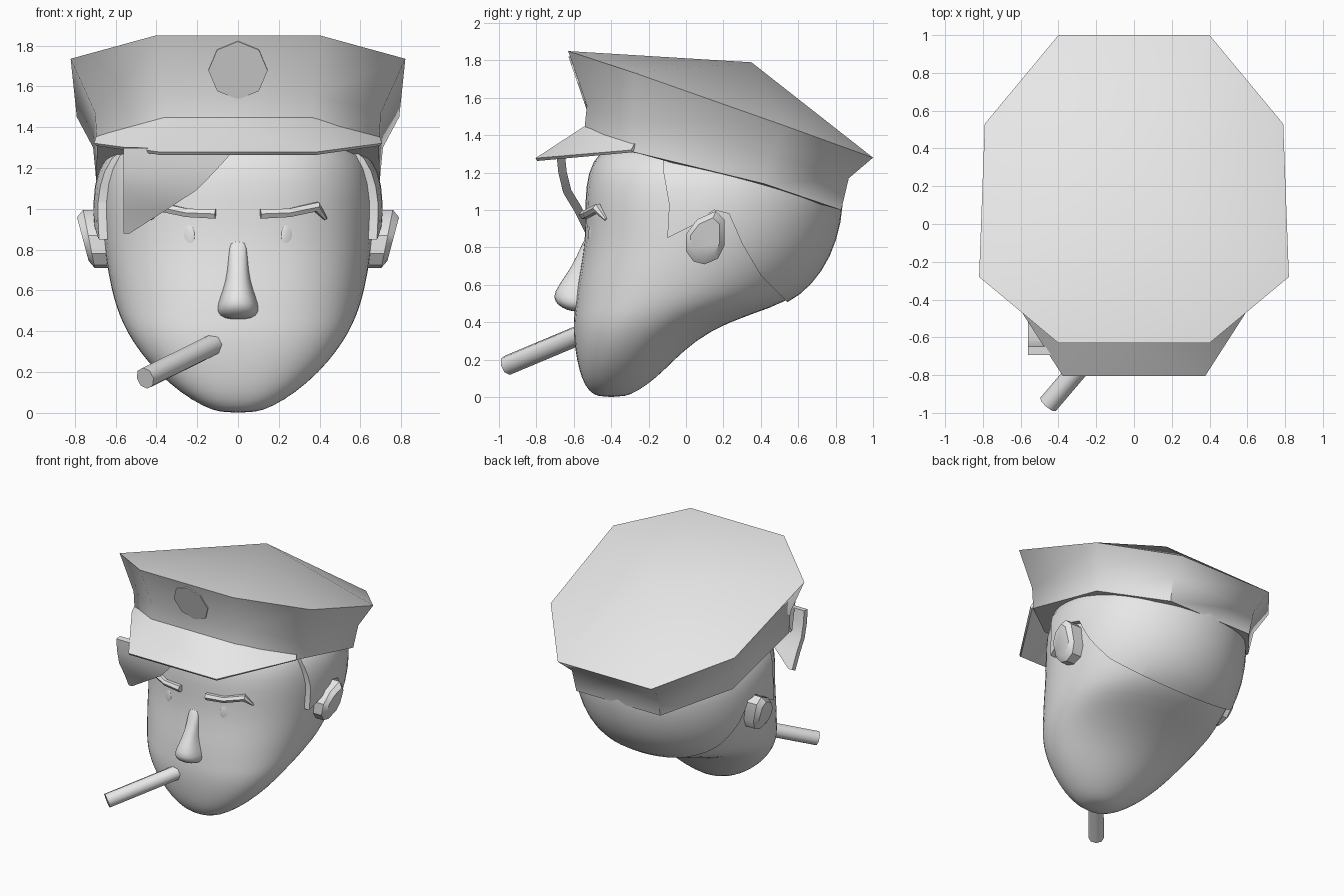
import bpy
import bmesh
from math import sin, cos, pi, radians, copysign
from mathutils import Vector

if "Cube" in bpy.data.objects:
    bpy.data.objects.remove(bpy.data.objects["Cube"])

grey = bpy.data.materials.new("plain grey")
grey.use_nodes = True
grey.diffuse_color = (0.8, 0.8, 0.8, 1)
grey.node_tree.nodes["Principled BSDF"].inputs["Base Color"].default_value = (0.8, 0.8, 0.8, 1)


def activate(obj):
    bpy.ops.object.select_all(action="DESELECT")
    obj.select_set(True)
    bpy.context.view_layer.objects.active = obj


def make(name, verts, faces):
    """Mesh object with outward normals and the shared material."""
    mesh = bpy.data.meshes.new(name)
    mesh.from_pydata(verts, [], faces)
    bm = bmesh.new()
    bm.from_mesh(mesh)
    bmesh.ops.recalc_face_normals(bm, faces=bm.faces)
    bm.to_mesh(mesh)
    bm.free()
    mesh.materials.append(grey)
    obj = bpy.data.objects.new(name, mesh)
    bpy.context.collection.objects.link(obj)
    return obj


def modify(obj, kind, **settings):
    activate(obj)
    mod = obj.modifiers.new(kind.title(), kind)
    for key, value in settings.items():
        setattr(mod, key, value)
    bpy.ops.object.modifier_apply(modifier=mod.name)


def smooth(obj, angle=40):
    activate(obj)
    bpy.ops.object.shade_smooth_by_angle(angle=radians(angle))


def skin(name, rings, bottom=True, top=True):
    """Join equal closed rings of points into one surface."""
    n = len(rings[0])
    verts = [p for ring in rings for p in ring]
    faces = [(r * n + i, r * n + (i + 1) % n, (r + 1) * n + (i + 1) % n, (r + 1) * n + i)
             for r in range(len(rings) - 1) for i in range(n)]
    if bottom:
        faces.append(tuple(range(n)))
    if top:
        faces.append(tuple(range(len(verts) - n, len(verts))))
    return make(name, verts, faces)


def oval(z, front, back, width, mid, count, flat):
    """Level section whose front half can be squarer than its back half."""
    ring = []
    for i in range(count):
        s, c = sin(2 * pi * i / count), cos(2 * pi * i / count)
        p = flat if c > 0 else 1
        reach = mid - front if c > 0 else back - mid
        ring.append((width * copysign(abs(s) ** p, s), mid - reach * copysign(abs(c) ** p, c), z))
    return ring


def prism(name, outline, x0, x1):
    """Side outline (y, z) pulled from x0 to x1."""
    return skin(name, [[(x, y, z) for y, z in outline] for x in (x0, x1)])


# Head: height, front, back, half width, depth of the widest point
HEAD = [(0, -.47, -.33, .08, -.4), (.03, -.52, -.26, .17, -.4), (.1, -.56, -.16, .285, -.38),
        (.2, -.585, -.06, .4, -.33), (.3, -.6, .05, .485, -.28), (.4, -.605, .22, .55, -.2),
        (.48, -.595, .47, .585, -.12), (.55, -.59, .61, .61, -.05), (.68, -.57, .73, .64, .02),
        (.85, -.54, .81, .665, .1), (1.05, -.545, .845, .675, .12), (1.2, -.53, .83, .655, .12),
        (1.32, -.47, .68, .58, .1), (1.4, -.3, .5, .35, .1)]
head_rings = [oval(*row, 28, .85) for row in HEAD]
head = skin("head", head_rings)
modify(head, "SUBSURF", levels=1)
smooth(head, 60)

# Back hair: a slightly larger head trimmed to the hairline
hair = skin("back_hair", [[(x * 1.065, y * 1.008, z - .012) for x, y, z in r] for r in head_rings])
modify(hair, "SUBSURF", levels=1)
hairline = [(-.14, 1.6), (-.12, 1.2), (-.09, 1.03), (-.1, .85), (.04, .92), (.15, 1), (.23, .98),
            (.3, .82), (.4, .65), (.58, .47), (1.2, .3), (1.2, 1.6)]
cutter = prism("hair_cutter", hairline, -1, 1)
cutter.hide_render = True
modify(hair, "BOOLEAN", operation="INTERSECT", solver="EXACT", object=cutter)
bpy.data.objects.remove(cutter)
smooth(hair)

# Nose
NOSE = [(.455, -.61, .05), (.475, -.665, .1), (.51, -.71, .11), (.56, -.715, .095),
        (.65, -.645, .06), (.75, -.585, .05), (.87, -.535, .04)]
nose = skin("nose", [oval(z, front, -.45, w, -.54, 12, .8) for z, front, w in NOSE])
modify(nose, "SUBSURF", levels=1)
smooth(nose, 60)

# Ears, brows and eyes on both sides
EAR = [(0, .87), (0, .78), (.04, .725), (.1, .71), (.17, .74), (.205, .81), (.205, .95),
       (.16, .995), (.06, .95)]
for side, word in ((1, "left"), (-1, "right")):
    rings = []
    for inset, push in ((1, -.1), (1, .02), (.75, .05)):
        rings.append([(side * (.69 + push + (z - .75) * .2),
                       .1 + (y - .1) * inset, .85 + (z - .85) * inset) for y, z in EAR])
    smooth(skin(word + "_ear", rings), 35)

    curve = bpy.data.curves.new(word + "_brow", "CURVE")
    curve.dimensions = "3D"
    curve.bevel_depth = .03
    curve.bevel_resolution = 1
    curve.use_fill_caps = True
    path = [(.11, -.545, .975), (.25, -.53, .98), (.385, -.475, 1.01), (.43, -.43, .95)]
    line = curve.splines.new("POLY")
    line.points.add(len(path) - 1)
    for point, (x, y, z), r in zip(line.points, path, (.9, .8, .9, .3)):
        point.co = (side * x, y, z, 1)
        point.radius = r
    brow = bpy.data.objects.new(word + "_brow", curve)
    bpy.context.collection.objects.link(brow)
    brow.data.materials.append(grey)
    activate(brow)
    bpy.ops.object.convert(target="MESH")
    smooth(bpy.context.object)

    bpy.ops.mesh.primitive_uv_sphere_add(segments=20, ring_count=10, radius=1,
                                         location=(side * .25, -.497, .865),
                                         rotation=(0, 0, side * radians(28)))
    eye = bpy.context.object
    eye.name = word + "_eye"
    eye.scale = (.045, .016, .07)
    eye.data.materials.append(grey)
    smooth(eye, 60)

# Fringe lock hanging under the peak: height, depth, inner edge
LOCK = [(1.3, -.67, -.01), (1.2, -.66, -.1), (1.1, -.635, -.2), (1, -.575, -.36), (.89, -.52, -.53)]
verts = [(x, y, z) for z, y, inner in LOCK for x in (-.56, inner)]
lock = make("fringe_lock", verts, [(i, i + 1, i + 3, i + 2) for i in range(0, len(verts) - 2, 2)])
modify(lock, "SOLIDIFY", thickness=.045, offset=0)
smooth(lock)


# Cap: eight-sided rings from the band's foot up to the rim, then a domed crown
def eight(corners):
    return [Vector(c) for c in corners] + [Vector((-x, y, z)) for x, y, z in reversed(corners)]


foot = eight([(.36, -.55, 1.36), (.69, -.28, 1.31), (.695, .42, 1.14), (.36, .83, 1)])
band = eight([(.37, -.53, 1.56), (.7, -.28, 1.47), (.71, .46, 1.3), (.37, .87, 1.17)])
rim = eight([(.4, -.63, 1.85), (.82, -.28, 1.735), (.79, .53, 1.45), (.4, 1, 1.28)])
cap = skin("cap", [foot, band, rim], top=False)
bm = bmesh.new()
bm.from_mesh(cap.data)
apex = bm.verts.new((0, .35, 1.79))
edge = [e for e in bm.edges if e.is_boundary]
for e in edge:
    bm.faces.new((*e.verts, apex))
bmesh.ops.recalc_face_normals(bm, faces=bm.faces)
bm.to_mesh(cap.data)
bm.free()
smooth(cap, 52)

# Peak of the cap
inner = [(-.69, -.27, 1.35), (-.36, -.54, 1.44), (.36, -.54, 1.44), (.69, -.27, 1.35)]
outer = [(-.7, -.29, 1.315), (-.375, -.8, 1.27), (.375, -.8, 1.27), (.7, -.29, 1.315)]
peak = make("cap_peak", inner + outer, [(i, i + 1, i + 5, i + 4) for i in range(3)])
modify(peak, "SOLIDIFY", thickness=.018, offset=0)
smooth(peak, 50)

# Badge lying on the sloping cap front
lean = Vector((0, -.1, .29)).normalized()
out = Vector((0, -lean.z, lean.y))
centre = Vector((0, -.572, 1.68))
turns = [2 * pi * i / 8 for i in range(8)]
skin("badge", [[centre + out * d + Vector((.145 * cos(a), 0, 0)) + lean * .15 * sin(a)
                for a in turns] for d in (0, .008)])

# Cigar
start, end = Vector((-.11, -.55, .34)), Vector((-.455, -.955, .17))
bpy.ops.mesh.primitive_cylinder_add(vertices=8, radius=.054, depth=(end - start).length,
                                    location=(start + end) / 2)
cigar = bpy.context.object
cigar.name = "cigar"
cigar.rotation_mode = "QUATERNION"
cigar.rotation_quaternion = (end - start).to_track_quat("Z", "Y")
cigar.data.materials.append(grey)
smooth(cigar, 50)
